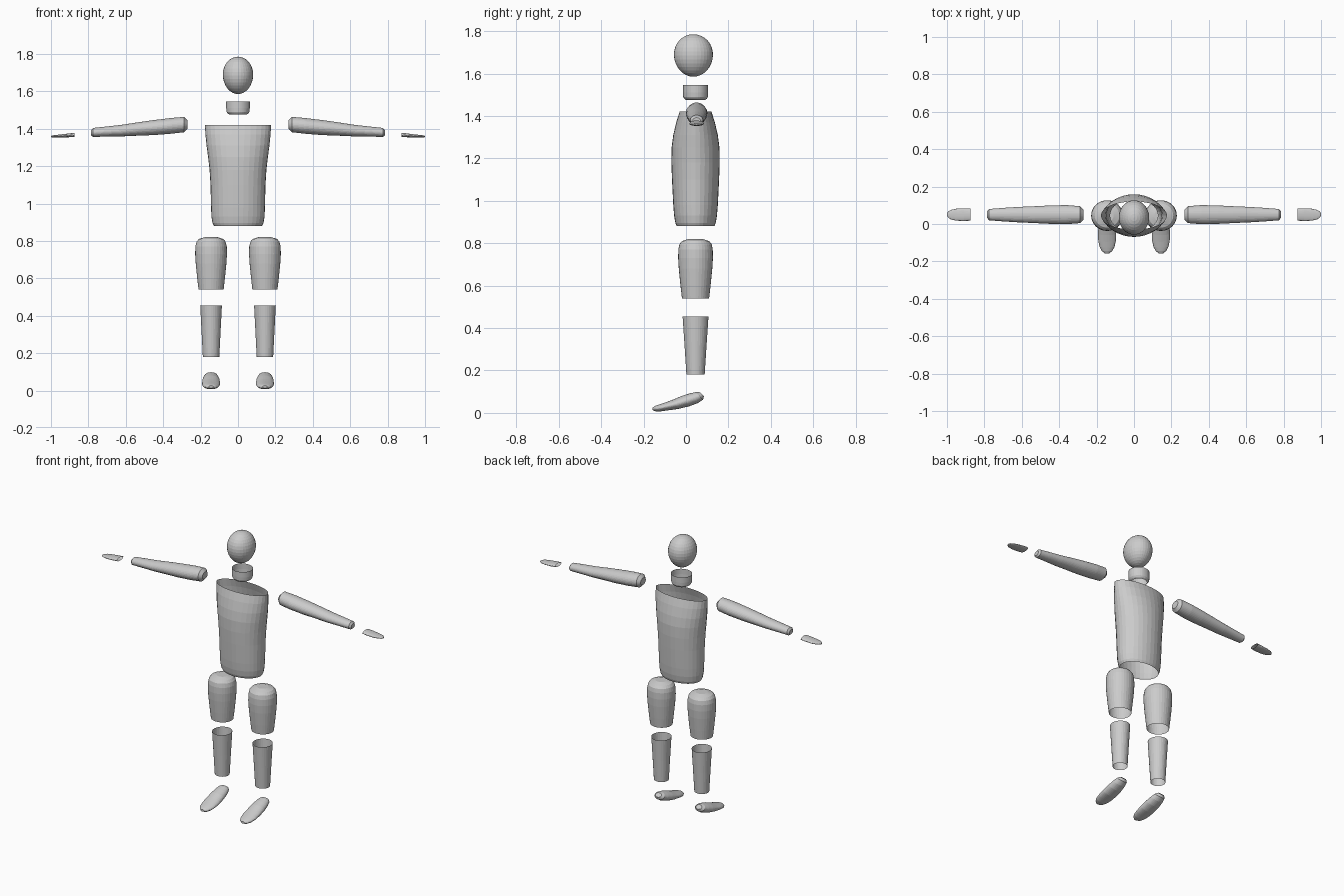
import bpy
import bmesh
from math import sin, cos, pi
from mathutils import Vector

CY = 0.045  # depth of the limb axis
N = 32


def loft(name, rings, cap_start=False, cap_end=False):
    """Skin elliptical rings given as (centre, u half-axis, v half-axis)."""
    bm = bmesh.new()
    loops = []
    for c, u, v in rings:
        c, u, v = Vector(c), Vector(u), Vector(v)
        loops.append([bm.verts.new(c + u * cos(2 * pi * i / N) + v * sin(2 * pi * i / N))
                      for i in range(N)])
    for a, b in zip(loops, loops[1:]):
        for i in range(N):
            j = (i + 1) % N
            bm.faces.new((a[i], a[j], b[j], b[i]))
    if cap_start:
        bm.faces.new(loops[0][::-1])
    if cap_end:
        bm.faces.new(loops[-1])
    if cap_start or cap_end:
        bmesh.ops.recalc_face_normals(bm, faces=bm.faces)
    me = bpy.data.meshes.new(name)
    bm.to_mesh(me)
    bm.free()
    ob = bpy.data.objects.new(name, me)
    bpy.context.collection.objects.link(ob)
    return ob


def upright(x, profile, cy=CY):
    """Horizontal rings from (z, x radius, y radius)."""
    return [((x, cy, z), (rx, 0, 0), (0, ry, 0)) for z, rx, ry in profile]


def sideways(s, profile, cy=0.05):
    """Rings along x from (x, centre z, y radius, z radius)."""
    return [((s * x, cy, z), (0, ry, 0), (0, 0, s * rz)) for x, z, ry, rz in profile]


# Head: egg, slightly narrower at the chin
head = []
for k in range(17):
    a = pi * (k + 0.001) / 17.002 if k else 0.01
    a = 0.01 + (pi - 0.02) * k / 16
    r = sin(a) * (1 - 0.04 * cos(a))
    head.append((1.685 - 0.1 * cos(a), 0.081 * r, 0.092 * r))
loft("head", upright(0, head, 0.035), True, True)

# Neck: short open collar
loft("neck", upright(0, [(1.475, 0.046, 0.046), (1.481, 0.055, 0.053), (1.49, 0.061, 0.058),
                         (1.51, 0.063, 0.059), (1.545, 0.063, 0.059)]))

# Torso: open tube
loft("torso", upright(0, [(0.88, 0.128, 0.089), (0.895, 0.136, 0.095), (0.93, 0.142, 0.101),
                          (0.98, 0.144, 0.105), (1.10, 0.147, 0.111), (1.18, 0.152, 0.114),
                          (1.25, 0.160, 0.113), (1.31, 0.168, 0.105), (1.37, 0.174, 0.091),
                          (1.42, 0.177, 0.075)]))

for side, s in (("left", 1), ("right", -1)):
    x = s * 0.144
    # Thigh: open below, rounded top
    loft("thigh_" + side, upright(x, [
        (0.54, 0.067, 0.064), (0.60, 0.074, 0.071), (0.68, 0.082, 0.079), (0.73, 0.085, 0.082),
        (0.77, 0.084, 0.081), (0.795, 0.078, 0.076), (0.81, 0.066, 0.064),
        (0.82, 0.035, 0.034)]), cap_end=True)
    # Shin: open tapered tube
    loft("shin_" + side, upright(x, [(0.18, 0.044, 0.043), (0.32, 0.051, 0.052),
                                     (0.455, 0.058, 0.061)]))
    # Foot: rings from bottom point to top point, heel to toe
    rings = []
    for yb, zb, yt, zt, w in ((0.085, 0.078, 0.064, 0.098, 0.020), (0.080, 0.062, 0.045, 0.098, 0.034),
                              (0.055, 0.046, 0.015, 0.091, 0.041), (0.015, 0.031, -0.02, 0.080, 0.046),
                              (-0.04, 0.018, -0.06, 0.063, 0.048), (-0.085, 0.012, -0.095, 0.050, 0.047),
                              (-0.12, 0.007, -0.125, 0.040, 0.040), (-0.143, 0.007, -0.145, 0.033, 0.028),
                              (-0.157, 0.013, -0.157, 0.026, 0.012)):
        b, t = Vector((x, yb, zb)), Vector((x, yt, zt))
        rings.append(((b + t) / 2, (w, 0, 0), (t - b) / 2))
    loft("foot_" + side, rings, True, True)
    # Arm: single tapered limb with shallow rounded ends
    loft("arm_" + side, sideways(s, [
        (0.27, 1.422, 0.027, 0.022), (0.288, 1.422, 0.045, 0.041), (0.36, 1.415, 0.051, 0.042),
        (0.45, 1.406, 0.049, 0.040), (0.53, 1.399, 0.045, 0.036), (0.62, 1.390, 0.041, 0.031),
        (0.70, 1.385, 0.036, 0.027), (0.775, 1.380, 0.030, 0.024),
        (0.785, 1.378, 0.018, 0.014)]), True, True)
    # Hand: thin flat paddle with a rounded tip
    loft("hand_" + side, sideways(s, [
        (0.875, 1.367, 0.032, 0.011), (0.91, 1.364, 0.034, 0.010), (0.95, 1.361, 0.032, 0.008),
        (0.98, 1.360, 0.025, 0.006), (0.994, 1.359, 0.016, 0.005), (1.0, 1.358, 0.006, 0.003)]),
        False, True)
